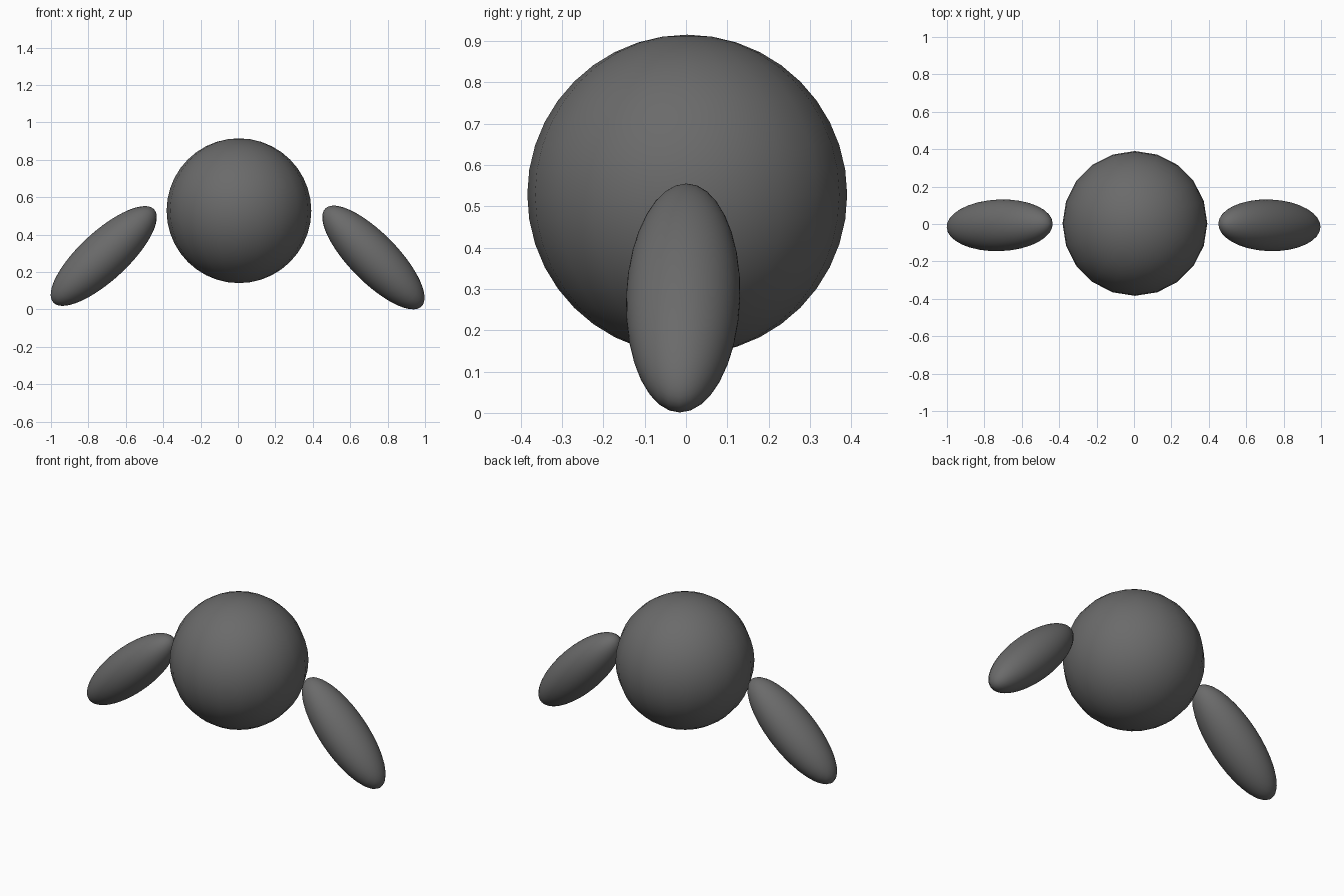
import bpy
import math

if "Cube" in bpy.data.objects:
    bpy.data.objects.remove(bpy.data.objects["Cube"])

grey = bpy.data.materials.new("dark_grey")
grey.diffuse_color = (0.145, 0.145, 0.145, 1.0)
grey.use_nodes = True
grey.node_tree.nodes["Principled BSDF"].inputs["Base Color"].default_value = grey.diffuse_color


def ellipsoid(name, centre, radii, tilt=0.0, turn=0.0, segments=32, rings=32):
    """Smooth ellipsoid, tilted about y and then turned about z (degrees)."""
    bpy.ops.mesh.primitive_uv_sphere_add(
        segments=segments, ring_count=rings, radius=1.0, location=centre,
        rotation=(0.0, math.radians(tilt), math.radians(turn)))
    obj = bpy.context.object
    obj.name = name
    obj.scale = radii
    bpy.ops.object.transform_apply(location=False, rotation=False, scale=True)
    bpy.ops.object.shade_smooth()
    obj.data.materials.append(grey)
    return obj


# Central round body
ellipsoid("body", (0.005, 0.003, 0.528), (0.387, 0.387, 0.387),
          segments=20, rings=20)

# Two separate drooping arms, long axis along local x
arm_radii = (0.367, 0.138, 0.130)
ellipsoid("left_arm", (-0.718, -0.007, 0.286), arm_radii, tilt=-42.7, turn=2.1)
ellipsoid("right_arm", (0.724, -0.007, 0.278), arm_radii, tilt=45.5, turn=-2.1)
